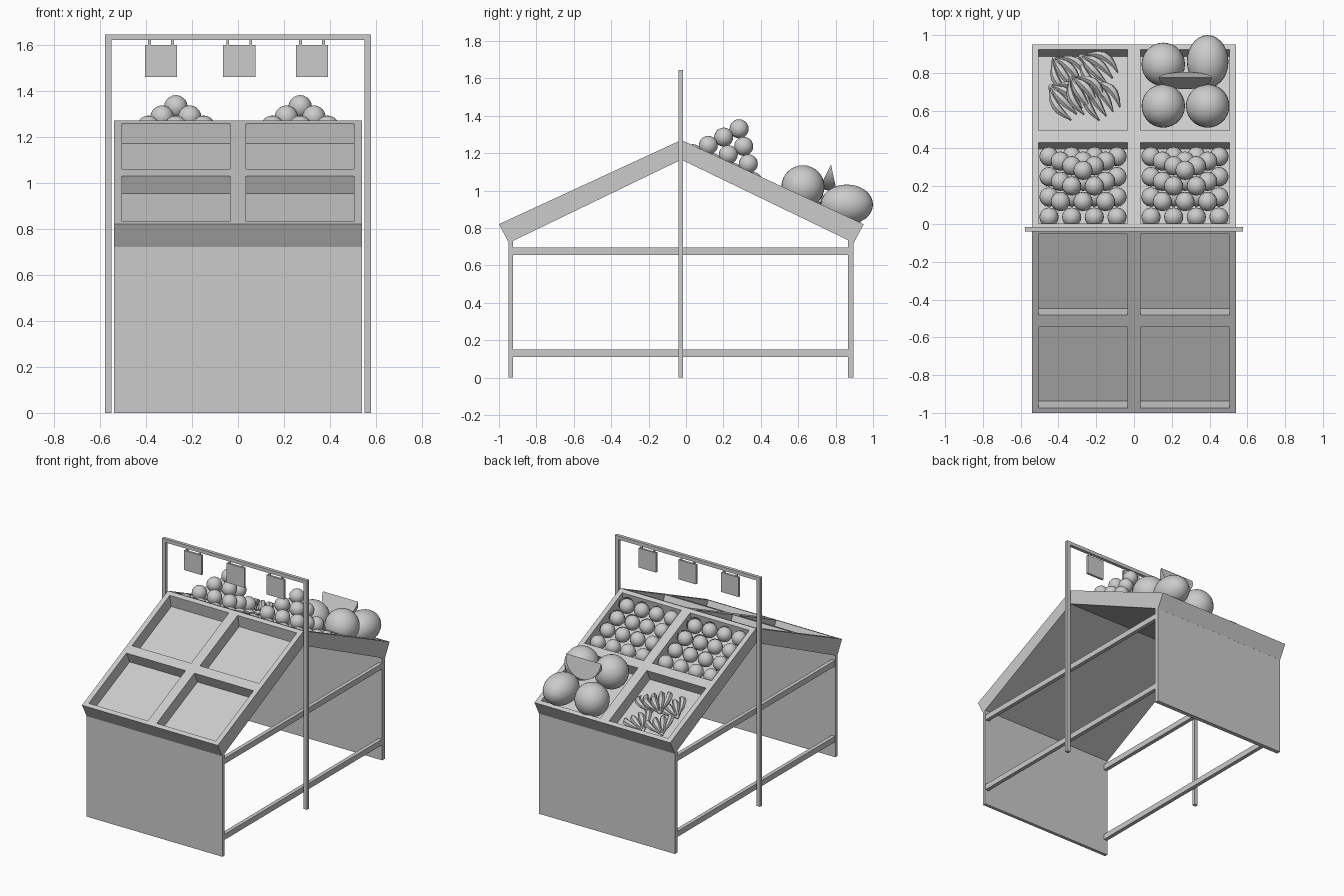
import bpy, bmesh, math
from mathutils import Vector, Matrix

if "Cube" in bpy.data.objects:
    bpy.data.objects.remove(bpy.data.objects["Cube"])

YC, TOP, SLOPE = -0.025, 1.27, 0.4615     # ridge position, ridge height, display slope
ANG = math.atan(SLOPE)
NY, NZ = math.sin(ANG), math.cos(ANG)


def finish(bm, name, smooth=False):
    bmesh.ops.recalc_face_normals(bm, faces=bm.faces)
    me = bpy.data.meshes.new(name)
    bm.to_mesh(me)
    bm.free()
    ob = bpy.data.objects.new(name, me)
    bpy.context.collection.objects.link(ob)
    bpy.ops.object.select_all(action='DESELECT')
    ob.select_set(True)
    bpy.context.view_layer.objects.active = ob
    if smooth:
        bpy.ops.object.shade_smooth_by_angle(angle=math.radians(40))
    return ob


def add_box(bm, x0, x1, y0, y1, z0, z1):
    m = Matrix.Translation(((x0 + x1) / 2, (y0 + y1) / 2, (z0 + z1) / 2))
    bmesh.ops.create_cube(bm, size=1, matrix=m @ Matrix.Diagonal((x1 - x0, y1 - y0, z1 - z0, 1)))


def box(name, *dims):
    bm = bmesh.new()
    add_box(bm, *dims)
    return finish(bm, name)


def add_prism(bm, profile, x0, x1):
    a = [bm.verts.new((x0, y, z)) for y, z in profile]
    b = [bm.verts.new((x1, y, z)) for y, z in profile]
    bm.faces.new(a)
    bm.faces.new(b[::-1])
    for i in range(len(a)):
        j = (i + 1) % len(a)
        bm.faces.new((a[i], b[i], b[j], a[j]))


# sloped display trays, four pockets each
def on_slope(d, h):
    y, z = d + NY * h, TOP - SLOPE * d + NZ * h
    if y < 0.012 and h < 0:
        z -= SLOPE * (0.012 - y)
        y = 0.012
    return y, z


def tray(name, s):
    bm = bmesh.new()
    body = [(0, TOP), (0.975, 0.82), (0.922, 0.72), (0, 1.165)]
    add_prism(bm, [(YC + s * d, z) for d, z in body], -0.54, 0.54)
    ob = finish(bm, name)
    bm = bmesh.new()
    for d0, d1 in ((0.028, 0.457), (0.52, 0.948)):
        prof = [on_slope(d0, 0), on_slope(d0, -0.085), on_slope(d1, -0.085), on_slope(d1, 0),
                on_slope(d1, 0.03), on_slope(d0, 0.03)]
        for x0, x1 in ((-0.505, -0.035), (0.035, 0.505)):
            add_prism(bm, [(YC + s * y, z) for y, z in prof], x0, x1)
    cutter = finish(bm, name + "_cutter")
    cutter.hide_render = True
    mod = ob.modifiers.new("pockets", 'BOOLEAN')
    mod.operation, mod.solver, mod.object = 'DIFFERENCE', 'EXACT', cutter
    bpy.context.view_layer.objects.active = ob
    bpy.ops.object.modifier_apply(modifier=mod.name)
    bpy.data.objects.remove(cutter, do_unlink=True)


tray("front_tray", -1)
tray("rear_tray", 1)

# end panels and side rails
box("front_panel", -0.54, 0.54, -0.948, -0.924, 0, 0.735)
box("rear_panel", -0.54, 0.54, 0.866, 0.896, 0, 0.735)
for s, side in ((-1, "left"), (1, "right")):
    xs = sorted((s * 0.51, s * 0.538))
    box(side + "_lower_rail", *xs, -0.93, 0.87, 0.11, 0.15)
    box(side + "_upper_rail", *xs, -0.93, 0.87, 0.655, 0.695)
    box(side + "_post", *sorted((s * 0.549, s * 0.577)), -0.04, -0.016, 0, 1.62)
box("top_bar", -0.577, 0.577, -0.04, -0.016, 1.62, 1.645)

# hanging price boards
for i, x in enumerate((-0.335, 0.005, 0.322)):
    bm = bmesh.new()
    add_box(bm, x - 0.07, x + 0.07, -0.036, -0.02, 1.46, 1.60)
    for dx in (-0.05, 0.05):
        add_box(bm, x + dx - 0.006, x + dx + 0.006, -0.033, -0.023, 1.595, 1.625)
    finish(bm, f"price_board_{i + 1}")

# fruit pyramids
for side, cx in (("left", -0.27), ("right", 0.27)):
    bm = bmesh.new()
    for k in range(4):
        n = 4 - k
        cy, cz = 0.197 + 0.029 * k, 1.123 + 0.069 * k
        for i in range(n):
            for j in range(n):
                t = (j - (n - 1) / 2) * 0.107
                p = (cx + (i - (n - 1) / 2) * 0.12, cy + t, cz - SLOPE * t)
                bmesh.ops.create_uvsphere(bm, u_segments=16, v_segments=10, radius=0.051,
                                          matrix=Matrix.Translation(p))
    finish(bm, side + "_fruit_pyramid", True)

# melons
for i, (p, r) in enumerate((((0.155, 0.845, 0.905), (0.115, 0.115, 0.115)),
                            ((0.39, 0.86, 0.925), (0.11, 0.14, 0.107)),
                            ((0.155, 0.625, 1.02), (0.115, 0.115, 0.115)),
                            ((0.39, 0.625, 1.02), (0.115, 0.115, 0.115)))):
    bm = bmesh.new()
    bmesh.ops.create_uvsphere(bm, u_segments=28, v_segments=16, radius=1,
                              matrix=Matrix.Translation(p) @ Matrix.Diagonal((*r, 1)))
    finish(bm, f"melon_{i + 1}", True)

# melon wedge: half-disc swept around its straight top edge
bm = bmesh.new()
rows = []
for k in range(6):
    a = math.radians(-26 + 38 * k / 5)
    rows.append([bm.verts.new((0.272 - 0.14 * math.cos(t), 0.775 + 0.14 * math.sin(t) * math.sin(a),
                               1.14 - 0.14 * math.sin(t) * math.cos(a)))
                 for t in [math.pi * i / 16 for i in range(17)]])
for r0, r1 in zip(rows, rows[1:]):
    for i in range(16):
        bm.faces.new((r0[i], r0[i + 1], r1[i + 1], r1[i]))
bm.faces.new(rows[0])
bm.faces.new(rows[-1])
bmesh.ops.remove_doubles(bm, verts=bm.verts, dist=1e-5)
finish(bm, "melon_wedge", True)


# banana bunches, laid in the tray's own tilted frame
def add_banana(bm, frame, fan, drop):
    rings = []
    radii = (0.006, 0.008, 0.02, 0.024, 0.022, 0.014, 0.004)
    for i, r in enumerate(radii):
        t = i / 6
        # arc from the raised stem down along the tray
        c = Vector((0.21 * t, 0.045 * math.sin(math.pi * t) * fan, 0.035 * math.sin(math.pi * t) - drop * t))
        c.y += fan * 0.075 * t
        rings.append([bm.verts.new(frame @ (c + Vector((0, r * math.cos(q), r * math.sin(q)))))
                      for q in [math.tau * j / 6 for j in range(6)]])
    for a, b in zip(rings, rings[1:]):
        for j in range(6):
            bm.faces.new((a[j], a[(j + 1) % 6], b[(j + 1) % 6], b[j]))
    bm.faces.new(rings[0])
    bm.faces.new(rings[-1])


bunches = ((-0.43, 0.86, 0.055, -50), (-0.29, 0.87, 0.055, -40), (-0.45, 0.71, 0.055, -40),
           (-0.34, 0.74, 0.095, -52), (-0.25, 0.73, 0.055, -55))
for i, (x, y, h, yaw) in enumerate(bunches):
    bm = bmesh.new()
    base = Vector((x, y + NY * h, TOP - SLOPE * (y - YC) - 0.094 + NZ * h))
    frame = Matrix.Translation(base) @ Matrix.Rotation(-ANG, 4, 'X') @ Matrix.Rotation(math.radians(yaw), 4, 'Z')
    for fan in (-0.9, -0.3, 0.3, 0.9):
        add_banana(bm, frame, fan, 0.03)
    finish(bm, f"banana_bunch_{i + 1}", True)
